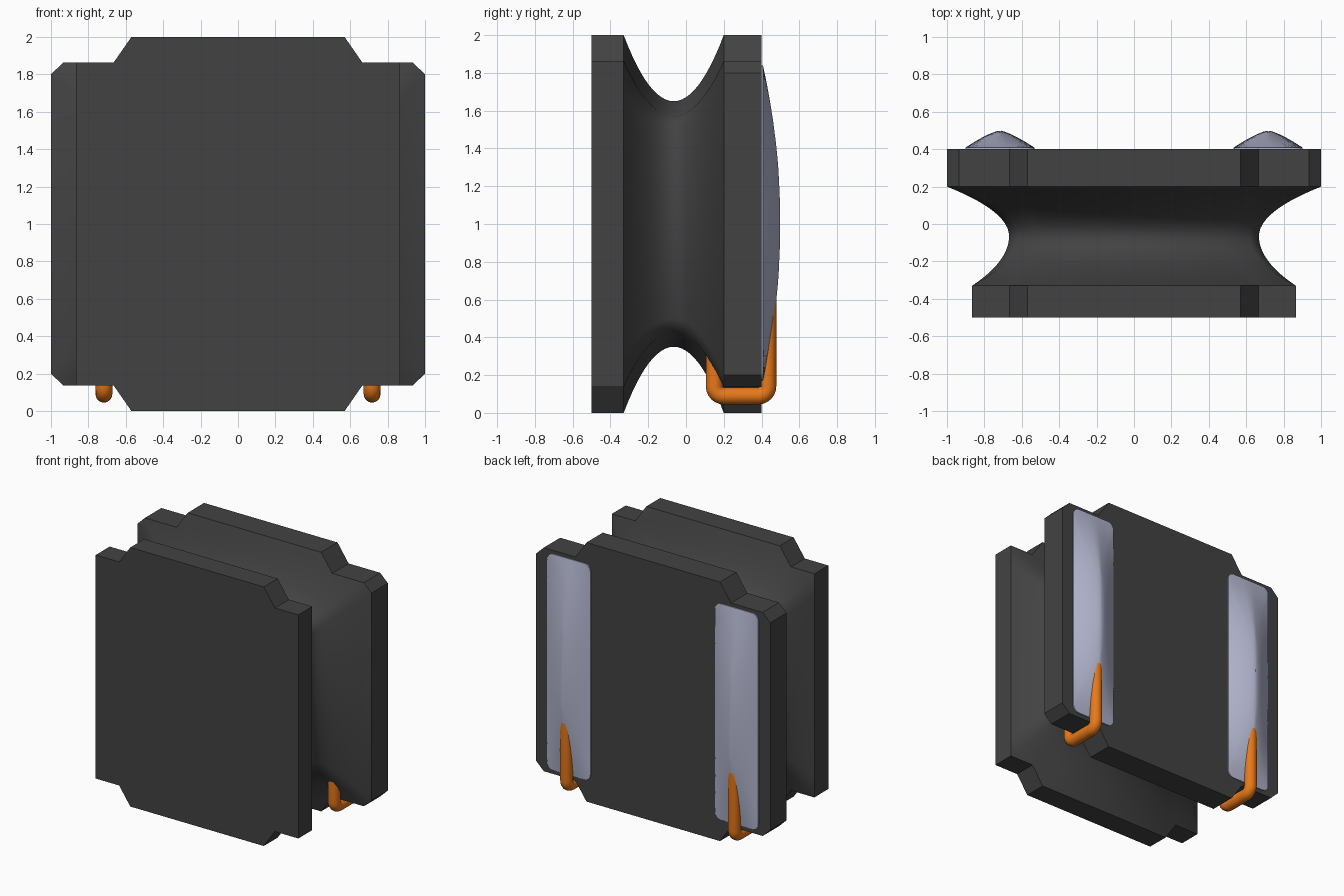
import bpy, bmesh, math
from mathutils import Vector

cube = bpy.data.objects.get("Cube")
if cube:
    bpy.data.objects.remove(cube, do_unlink=True)


def material(name, rgb, rough=0.6):
    m = bpy.data.materials.new(name)
    m.use_nodes = True
    m.diffuse_color = (*rgb, 1)
    b = m.node_tree.nodes["Principled BSDF"]
    b.inputs["Base Color"].default_value = (*rgb, 1)
    b.inputs["Roughness"].default_value = rough
    return m


FERRITE = material("dark ferrite", (0.055, 0.055, 0.055))
SOLDER = material("pale solder", (0.45, 0.47, 0.62))
COPPER = material("orange copper", (0.8, 0.19, 0.01))


def loft(name, rings, mat, angle=None, cap_first=True, cap_last=True):
    """Join equal-length rings of points with quads and close the ends."""
    bm = bmesh.new()
    vs = [[bm.verts.new(p) for p in r] for r in rings]
    n = len(rings[0])
    for a, b in zip(vs, vs[1:]):
        for i in range(n):
            j = (i + 1) % n
            bm.faces.new((a[i], a[j], b[j], b[i]))
    if cap_first:
        bm.faces.new(vs[0][::-1])
    if cap_last:
        bm.faces.new(vs[-1])
    bmesh.ops.recalc_face_normals(bm, faces=bm.faces)
    me = bpy.data.meshes.new(name)
    bm.to_mesh(me)
    bm.free()
    ob = bpy.data.objects.new(name, me)
    bpy.context.collection.objects.link(ob)
    me.materials.append(mat)
    if angle:
        bpy.ops.object.select_all(action='DESELECT')
        ob.select_set(True)
        bpy.context.view_layer.objects.active = ob
        bpy.ops.object.shade_smooth_by_angle(angle=math.radians(angle))
    return ob


def outline(q):
    """Mirror one quarter of a section (x, z from centre) into a full loop."""
    half = q + [(-x, z) for x, z in reversed(q)]
    return half + [(x, -z) for x, z in reversed(half)]


def at(section, y):
    return [(x, y, z + 1) for x, z in section]


# Notched flange outlines and the narrow waist between them
front = outline([(0.865, 0.70), (0.865, 0.863), (0.665, 0.863), (0.57, 1)])
back = outline([(1, 0.80), (0.935, 0.863), (0.665, 0.863), (0.57, 1)])
waist = outline([(0.668, 0.50), (0.62, 0.57), (0.54, 0.59), (0.47, 0.65)])

loft("front_flange", [at(front, -0.5), at(front, -0.33)], FERRITE)
loft("back_flange", [at(back, 0.2), at(back, 0.4)], FERRITE)

# Concave winding neck, parabolic between the flanges
rings = []
STEPS = 24
for i in range(STEPS + 1):
    t = -1 + 2 * i / STEPS
    end = front if t < 0 else back
    k = t * t
    rings.append(at([(w[0] + (e[0] - w[0]) * k, w[1] + (e[1] - w[1]) * k)
                     for w, e in zip(waist, end)], -0.065 + 0.265 * t))
loft("winding_neck", rings, FERRITE, 60, False, False)


# Domed solder pads on the back
def pad_ring(cx, s, base=None):
    hw, hh, r = 0.185, 0.835, 0.05
    pts = []
    corners = [(hw - r, hh - r, 0), (-hw + r, hh - r, 90),
               (-hw + r, -hh + r, 180), (hw - r, -hh + r, 270)]
    loop = []
    for x, z, a0 in corners:
        for k in range(5):
            a = math.radians(a0 + 22.5 * k)
            loop.append(Vector((x + r * math.cos(a), z + r * math.sin(a))))
    # extra points along each straight edge
    full = []
    for i, p in enumerate(loop):
        full.append(p)
        if i % 5 == 4:
            q = loop[(i + 1) % len(loop)]
            m = 12 if abs(q.y - p.y) > 0.5 else 6
            full += [p.lerp(q, k / m) for k in range(1, m)]
    for p in full:
        # shrink toward a central spine so the dome follows the long axis
        x, z = p.x * s, p.y * (0.3 + 0.7 * s)
        u, v = min(1, abs(x) / hw), min(1, abs(z) / hh)
        h = 0.008 + 0.092 * (1 - u ** 1.35) * (1 - v * v)
        pts.append((cx + x, 0.4 + (h if base is None else base), 1.003 + z))
    return pts


# Copper wire ends: hooks wrapped around the back flange
def wire_path(x):
    pts = [Vector((x, 0.15, 0.42))]
    r = 0.05
    for cy, a0 in ((0.2, 180), (0.383, 270)):
        for k in range(7):
            a = math.radians(a0 + 15 * k)
            pts.append(Vector((x, cy + r * math.cos(a), 0.14 + r * math.sin(a))))
    pts.append(Vector((x, 0.433, 0.8)))
    return pts


def wire(name, x, radius=0.045, sides=16):
    pts = wire_path(x)
    rings = []
    for i, p in enumerate(pts):
        d = (pts[min(i + 1, len(pts) - 1)] - pts[max(i - 1, 0)]).normalized()
        if i in (1, len(pts) - 2):
            d = Vector((0, 0, -1 if i == 1 else 1))
        side = Vector((1, 0, 0))
        up = d.cross(side)
        rings.append([p + radius * (math.cos(a) * side + math.sin(a) * up)
                      for a in (2 * math.pi * k / sides for k in range(sides))])
    loft(name, rings, COPPER, 50)


for label, sx in (("left", 1), ("right", -1)):
    dome = [pad_ring(sx * 0.717, 1, 0)]
    dome += [pad_ring(sx * 0.717, s) for s in (1, 0.85, 0.7, 0.5, 0.3, 0.15, 0.04)]
    loft(label + "_solder_pad", dome, SOLDER, 40)
    wire(label + "_wire_end", sx * 0.717)
